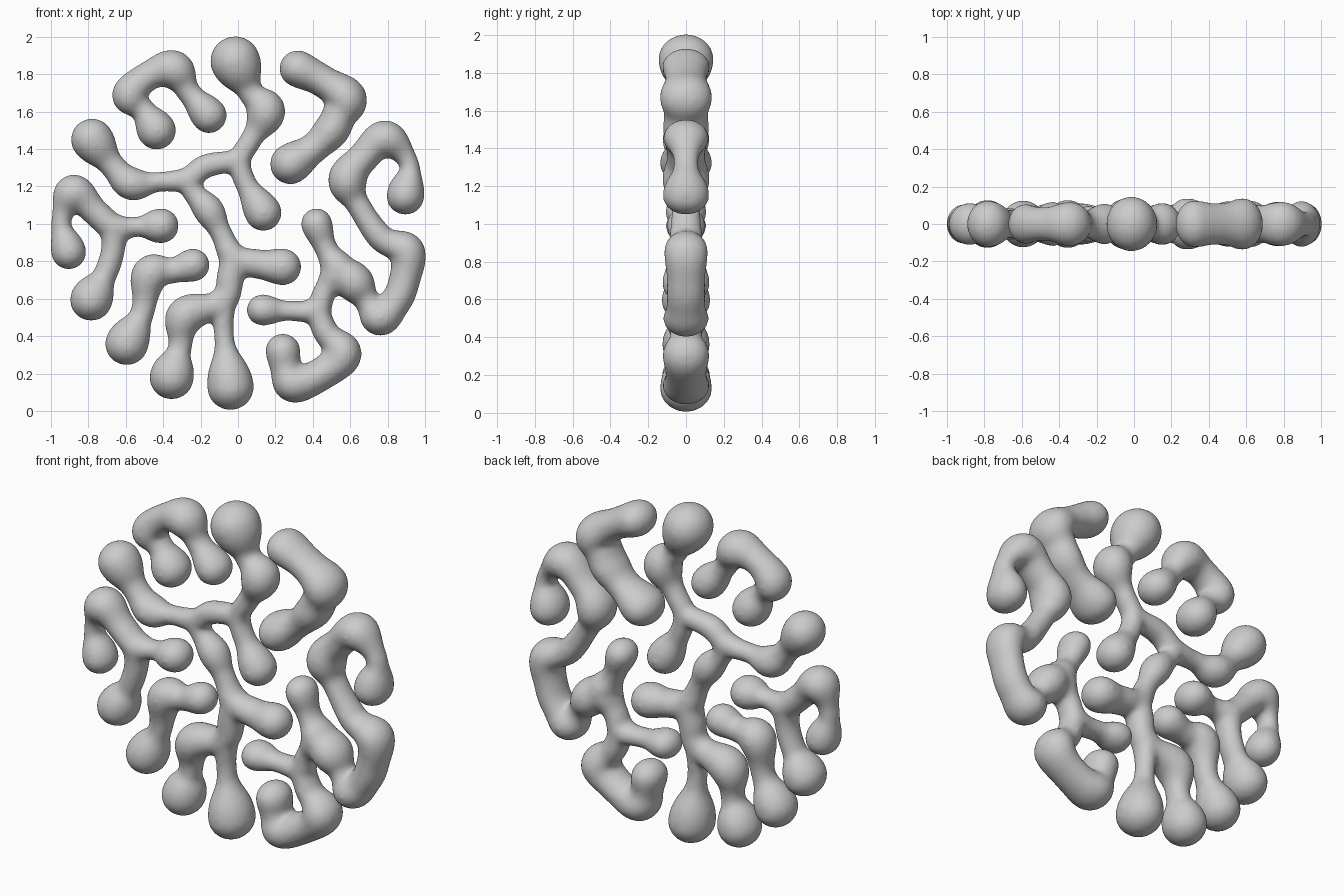
import bpy, bmesh
from mathutils import Matrix, Vector

STEPS = 10          # balls swept per path span
GROW = 0.005        # makes up for shrinkage when smoothing


def sweep(bm, path, depth):
    """Sweep a ball of changing radius along a smooth path of (x, z, radius)."""
    p = [Vector(q) for q in path]
    p = [2 * p[0] - p[1]] + p + [2 * p[-1] - p[-2]]
    samples = [p[-2]]
    for i in range(1, len(p) - 2):
        a, b, c, d = p[i - 1:i + 3]
        for k in range(STEPS):
            t = k / STEPS
            q = 0.5 * (2 * b + (c - a) * t + (2 * a - 5 * b + 4 * c - d) * t * t
                       + (3 * b - a - 3 * c + d) * t ** 3)
            # radius swells late, close to the thicker end, leaving a slim neck
            u = t if c.z > b.z else 1 - t
            u = (u * u * (3 - 2 * u)) ** 1.5
            q.z = min(b.z, c.z) + abs(c.z - b.z) * u
            samples.append(q)
    for x, z, r in samples:
        m = Matrix.Translation((x, 0, z)) @ Matrix.Diagonal((1, depth, 1, 1))
        bmesh.ops.create_icosphere(bm, subdivisions=3, radius=r + GROW, matrix=m)


def coral(name, depth, *paths):
    """Fuse several swept paths into one smooth organic piece."""
    bm = bmesh.new()
    for path in paths:
        sweep(bm, path, depth)
    raw = bpy.data.meshes.new(name + "_raw")
    bm.to_mesh(raw)
    bm.free()
    ob = bpy.data.objects.new(name, raw)
    bpy.context.collection.objects.link(ob)
    rm = ob.modifiers.new("fuse", 'REMESH')
    rm.mode = 'VOXEL'
    rm.voxel_size = 0.012
    sm = ob.modifiers.new("soften", 'SMOOTH')
    sm.factor = 0.5
    sm.iterations = 22
    dg = bpy.context.evaluated_depsgraph_get()
    mesh = bpy.data.meshes.new_from_object(ob.evaluated_get(dg))
    ob.modifiers.clear()
    ob.data = mesh
    bpy.data.meshes.remove(raw)
    mesh.name = name
    mesh.polygons.foreach_set("use_smooth", [True] * len(mesh.polygons))


# Hook at the upper left
coral("upper_left_hook", 1.15,
      [(-.435, 1.50, .10), (-.51, 1.61, .062), (-.58, 1.69, .09), (-.48, 1.79, .075),
       (-.345, 1.825, .10), (-.26, 1.70, .06), (-.155, 1.58, .092)])

# Large branching piece through the middle
coral("central_branch", 1.1,
      [(-.015, 1.87, .13), (.07, 1.70, .065), (.15, 1.60, .10), (.07, 1.45, .055),
       (.01, 1.34, .055), (.04, 1.22, .055), (.135, 1.06, .095)],
      [(.01, 1.34, .055), (-.17, 1.31, .06), (-.27, 1.24, .06), (-.42, 1.225, .05),
       (-.57, 1.215, .085), (-.67, 1.31, .065), (-.78, 1.45, .11)],
      [(-.27, 1.24, .06), (-.24, 1.17, .055), (-.155, 1.07, .078), (-.09, .95, .055),
       (-.02, .82, .07), (.11, .785, .075), (.24, .77, .095)],
      [(-.02, .82, .07), (-.04, .72, .07), (-.08, .58, .065), (-.28, .51, .098),
       (-.31, .34, .06), (-.355, .18, .115)],
      [(-.08, .60, .065), (-.075, .40, .05), (-.04, .13, .122)])

# Bent piece at the upper right
coral("upper_right_bend", 1.28,
      [(.32, 1.83, .095), (.45, 1.765, .083), (.58, 1.67, .105), (.54, 1.58, .088),
       (.50, 1.50, .092), (.41, 1.41, .078), (.28, 1.32, .105)])

# Large branching piece on the right
coral("right_branch", 1.22,
      [(.895, 1.15, .098), (.915, 1.32, .05), (.79, 1.455, .095), (.67, 1.355, .08),
       (.585, 1.235, .10), (.65, 1.09, .06), (.77, .92, .068), (.905, .85, .092),
       (.885, .68, .08), (.84, .58, .08), (.76, .50, .095), (.69, .59, .065),
       (.62, .69, .1), (.54, .76, .085), (.47, .87, .058), (.42, 1.00, .08)],
      [(.54, .75, .085), (.46, .63, .058), (.42, .54, .06), (.27, .535, .05),
       (.13, .54, .08)],
      [(.42, .55, .06), (.47, .42, .065), (.56, .305, .098), (.45, .20, .085),
       (.30, .145, .098), (.255, .235, .08), (.24, .32, .09)])

# Forked piece at the far left
coral("left_fork", 1.15,
      [(-.905, .85, .09), (-.945, 1.01, .05), (-.88, 1.165, .095), (-.76, 1.06, .07),
       (-.66, .98, .07), (-.54, .985, .05), (-.41, .99, .09)],
      [(-.66, .98, .07), (-.67, .85, .06), (-.71, .73, .06), (-.785, .595, .11)])

# Small elbow at the lower left
coral("lower_left_elbow", 1.1,
      [(-.595, .36, .112), (-.51, .53, .06), (-.47, .73, .095), (-.35, .75, .065),
       (-.24, .78, .085)])
